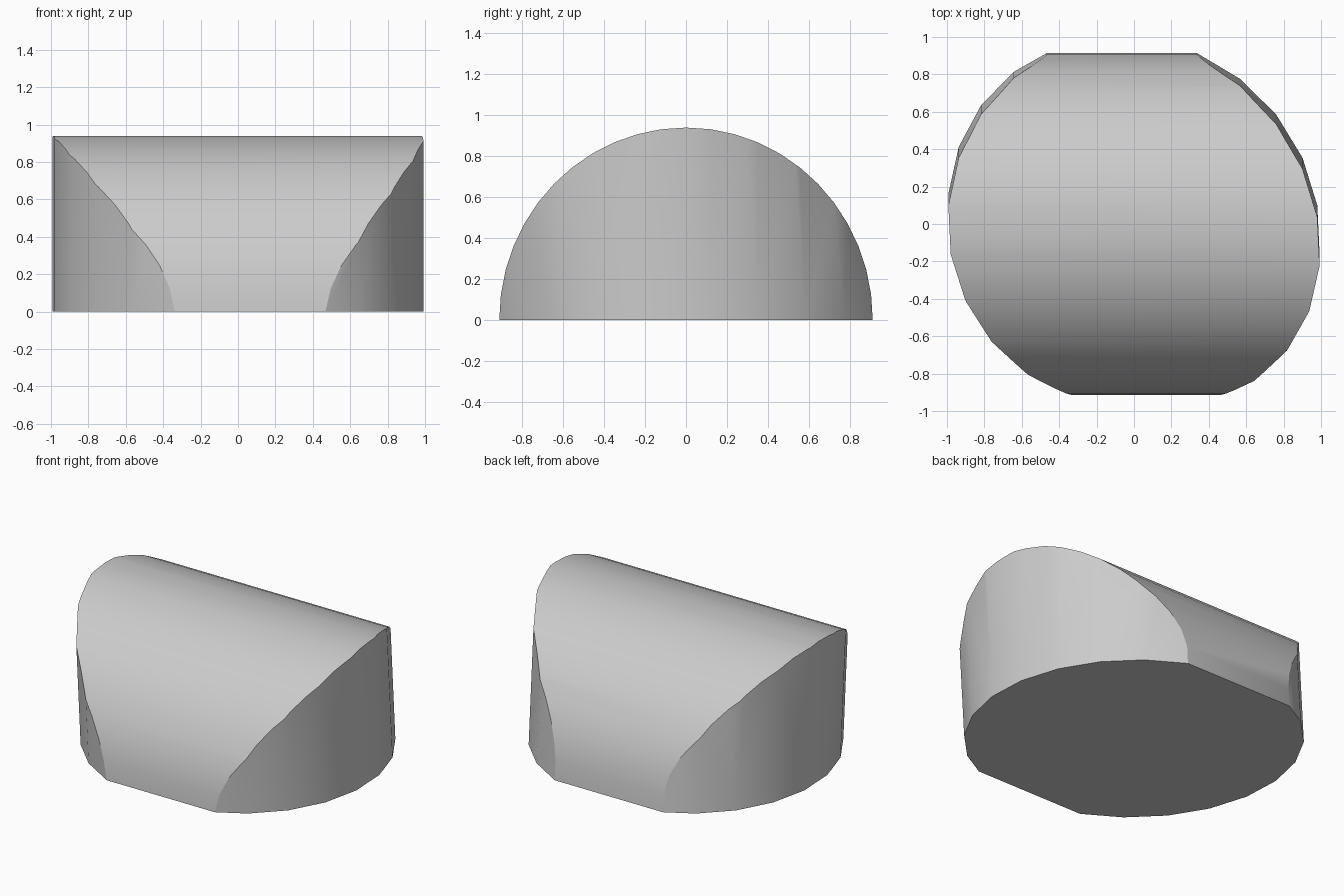
import bpy
import bmesh
import math
from mathutils import Vector

if "Cube" in bpy.data.objects:
    bpy.data.objects.remove(bpy.data.objects["Cube"], do_unlink=True)

grey = bpy.data.materials.new("plain_grey")
grey.use_nodes = True
colour = (0.6, 0.6, 0.6, 1)
grey.diffuse_color = colour
grey.node_tree.nodes["Principled BSDF"].inputs["Base Color"].default_value = colour


def prism(name, profile, sweep):
    """Extrude a closed profile along a sweep vector."""
    bm = bmesh.new()
    base = bm.faces.new([bm.verts.new(p) for p in profile])
    grown = bmesh.ops.extrude_face_region(bm, geom=[base])["geom"]
    moved = [v for v in grown if isinstance(v, bmesh.types.BMVert)]
    bmesh.ops.translate(bm, verts=moved, vec=sweep)
    bmesh.ops.recalc_face_normals(bm, faces=bm.faces)
    mesh = bpy.data.meshes.new(name)
    bm.to_mesh(mesh)
    bm.free()
    obj = bpy.data.objects.new(name, mesh)
    mesh.materials.append(grey)
    bpy.context.collection.objects.link(obj)
    return obj


# Half-round vault running along x
arch_steps = 24
arch = []
for i in range(arch_steps + 1):
    a = math.pi * i / arch_steps
    arch.append(Vector((-1.3, 0.913 * math.cos(a), 0.94 * math.sin(a))))
vault = prism("vaulted_block", arch, Vector((2.6, 0, 0)))

# Slightly leaning oval column that trims the ends of the vault
lean = Vector((0, -0.067, 1))
axis_a = Vector((0.98, 0.10, 0))
axis_b = Vector((-0.177, 0.997, 0))
sides = 24
ring = []
for i in range(sides):
    a = math.tau * i / sides
    ring.append(axis_a * math.cos(a) + axis_b * math.sin(a) - 0.3 * lean)
column = prism("column_cutter", ring, 1.6 * lean)
column.hide_render = True

# Keep only the volume shared by both
trim = vault.modifiers.new("trim_ends", "BOOLEAN")
trim.operation = "INTERSECT"
trim.solver = "EXACT"
trim.object = column
bpy.ops.object.select_all(action="DESELECT")
vault.select_set(True)
bpy.context.view_layer.objects.active = vault
bpy.ops.object.modifier_apply(modifier=trim.name)
bpy.data.objects.remove(column, do_unlink=True)

# Smooth the curved surfaces, keep the rims sharp
bpy.ops.object.shade_smooth_by_angle(angle=math.radians(30))
